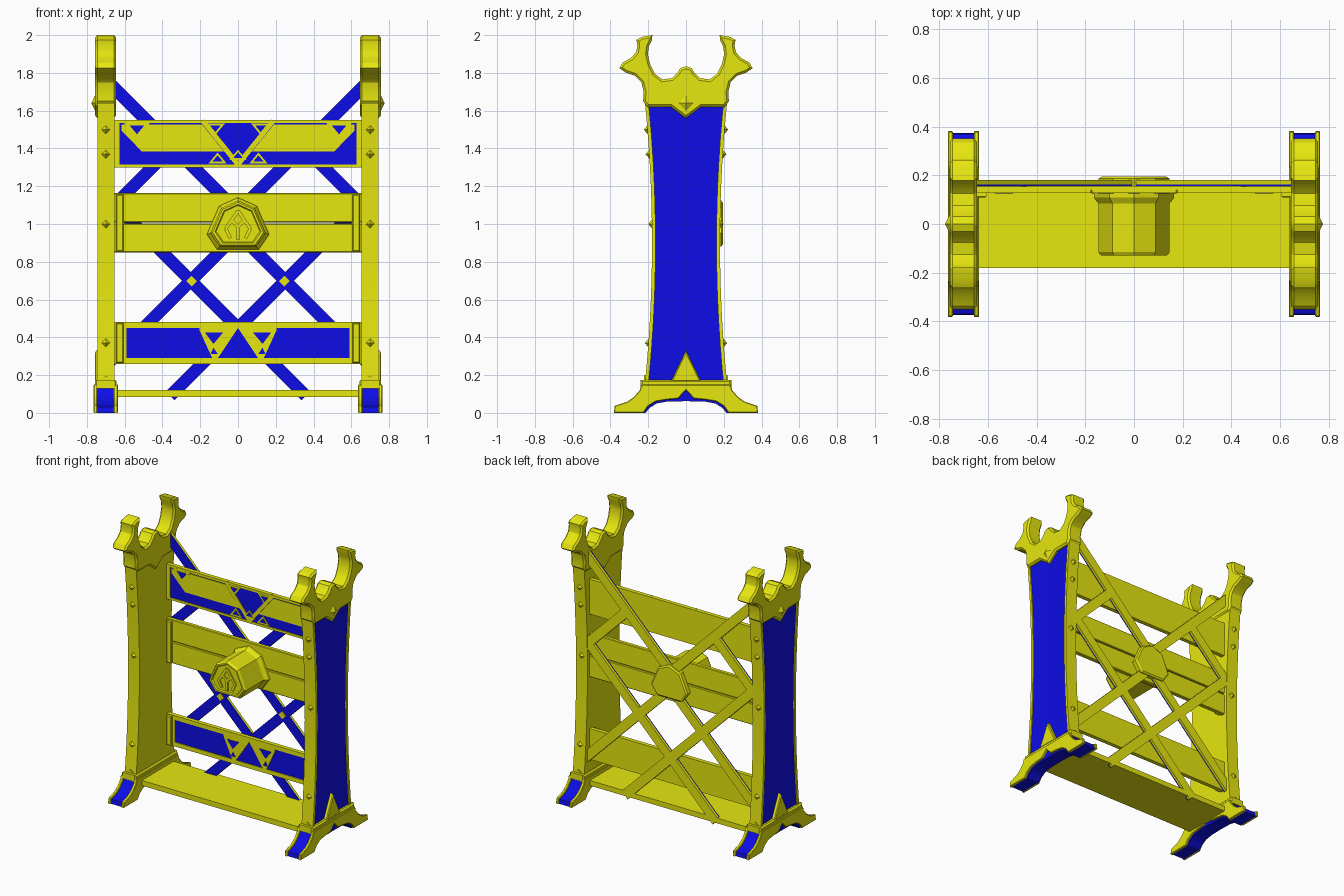
import bpy, bmesh
from mathutils import Vector

if "Cube" in bpy.data.objects:
    bpy.data.objects.remove(bpy.data.objects["Cube"])


def material(name, rgb):
    m = bpy.data.materials.new(name)
    m.diffuse_color = (*rgb, 1)
    m.use_nodes = True
    m.node_tree.nodes["Principled BSDF"].inputs["Base Color"].default_value = m.diffuse_color
    return m


YEL = material("yellow", (0.8, 0.8, 0.005))
BLU = material("blue", (0.004, 0.004, 0.8))


def finish(bm, name, mat):
    bmesh.ops.recalc_face_normals(bm, faces=bm.faces[:])
    me = bpy.data.meshes.new(name)
    bm.to_mesh(me)
    bm.free()
    me.materials.append(mat)
    ob = bpy.data.objects.new(name, me)
    bpy.context.collection.objects.link(ob)
    return ob


def loft(name, rings, mat, bevel=0.0):
    """Skin matching rings of 3D points and cap both ends."""
    bm = bmesh.new()
    vs = [[bm.verts.new(p) for p in r] for r in rings]
    n = len(vs[0])
    for a, b in zip(vs, vs[1:]):
        for i in range(n):
            j = (i + 1) % n
            bm.faces.new((a[i], a[j], b[j], b[i]))
    caps = [bm.faces.new(vs[0]), bm.faces.new(vs[-1])]
    bmesh.ops.recalc_face_normals(bm, faces=bm.faces[:])
    if bevel:
        edges = list({e for f in caps for e in f.edges})
        bmesh.ops.bevel(bm, geom=edges, offset=bevel, segments=1,
                        affect='EDGES', profile=0.5, clamp_overlap=False)
    return finish(bm, name, mat)


def side_prism(name, pts, x0, x1, mat, bevel=0.0):
    """(y, z) profile extruded along x, on both left and right."""
    return [loft(f"{name}_{tag}", [[(s * x, y, z) for y, z in pts] for x in (x0, x1)], mat, bevel)
            for s, tag in ((1, "right"), (-1, "left"))]


def front_prism(name, pts, y0, y1, mat, mirror=False, bevel=0.0):
    """(x, z) profile extruded along y, optionally mirrored."""
    for s in ((1, -1) if mirror else (1,)):
        loft(name, [[(s * x, y, z) for x, z in pts] for y in (y0, y1)], mat, bevel)


def rect(a0, a1, b0, b1):
    return [(a0, b0), (a1, b0), (a1, b1), (a0, b1)]


def sym(half):
    """Mirror a half outline across the first coordinate."""
    return half + [(-a, b) for a, b in reversed(half) if abs(a) > 1e-6]


def bar(name, p, q, width, y0, y1, mat, mirror=True):
    p, q = Vector(p), Vector(q)
    d = (q - p).normalized() * width / 2
    n = Vector((-d.y, d.x))
    front_prism(name, [tuple(v) for v in (p + n, p - n, q - n, q + n)], y0, y1, mat, mirror)


def stud(name, pos, direction, r, h):
    bm = bmesh.new()
    bmesh.ops.create_cone(bm, cap_ends=True, segments=4, radius1=r, radius2=0, depth=2 * h)
    q = Vector((0, 0, 1)).rotation_difference(Vector(direction))
    for v in bm.verts:
        v.co = q @ v.co + Vector(pos) + Vector(direction) * h * 0.6
    finish(bm, name, YEL)


def tri(cx, cz, r, up):
    s = 1 if up else -1
    return [(cx - r, cz - s * 0.5 * r), (cx + r, cz - s * 0.5 * r), (cx, cz + s * 0.7 * r)]


def framed_tri(name, cx, cz, r, up):
    front_prism(name + "_frame", tri(cx, cz, r, up), 0.1275, 0.14, YEL, cx != 0)
    front_prism(name + "_inlay", tri(cx, cz, r * 0.55, up), 0.125, 0.13, BLU, cx != 0)


# Side posts: waisted slabs with raised rims and a creased blue outer panel
def w(z):
    return 0.18 + 0.036 * ((z - 0.9) / 0.73) ** 2


zs = [0.15 + i * 1.5 / 14 for i in range(15)]
side_prism("post", [(w(z), z) for z in zs] + [(-w(z), z) for z in reversed(zs)], 0.655, 0.728, YEL)
for s in (1, -1):
    rim = [(s * w(z), z) for z in zs] + [(s * (w(z) - 0.019), z) for z in reversed(zs)]
    side_prism("post_rim", rim, 0.727, 0.745, YEL)
    half = [(s * (w(z) - 0.018), z) for z in zs] + [(0, z) for z in reversed(zs)]
    for ob in side_prism("post_panel", half, 0.722, 0.737, BLU):
        for v in ob.data.vertices:
            if abs(v.co.y) < 1e-4 and abs(v.co.x) > 0.73:
                v.co.x *= 0.993

# Horned heads that form the cradle
head = sym([(0, 1.56), (0.08, 1.62), (0.205, 1.62), (0.227, 1.65), (0.224, 1.70), (0.236, 1.75),
            (0.27, 1.785), (0.32, 1.802), (0.352, 1.825), (0.335, 1.855), (0.29, 1.88),
            (0.264, 1.91), (0.257, 1.945), (0.262, 1.975), (0.235, 1.99), (0.178, 2.0),
            (0.180, 1.975), (0.197, 1.94), (0.202, 1.90), (0.19, 1.845), (0.165, 1.795),
            (0.125, 1.765), (0.075, 1.772), (0.045, 1.80), (0.03, 1.825), (0, 1.835)])
side_prism("head", head, 0.645, 0.757, YEL, 0.012)

# Arched feet: blue core between yellow flanges, yellow block and spike above
outer = [(0.382, 0), (0.377, 0.038), (0.345, 0.048), (0.31, 0.06), (0.275, 0.085),
         (0.245, 0.12), (0.235, 0.15), (0, 0.15)]
flange = sym([(0, 0.12), (0.042, 0.075), (0.10, 0.07), (0.16, 0.06), (0.20, 0.035), (0.225, 0)] + outer)
side_prism("foot_flange", flange, 0.636, 0.658, YEL, 0.004)
side_prism("foot_flange", flange, 0.744, 0.765, YEL, 0.004)
core = sym([(0, 0.062), (0.10, 0.06), (0.155, 0.05), (0.19, 0.028), (0.215, 0)] +
           [(max(0, y - 0.008), max(0, z - 0.008)) for y, z in outer])
side_prism("foot_core", core, 0.65, 0.75, BLU)
side_prism("foot_block", rect(-0.24, 0.24, 0.13, 0.175), 0.642, 0.758, YEL, 0.01)
side_prism("foot_spike", [(-0.08, 0.165), (0.08, 0.165), (0, 0.33)], 0.72, 0.757, YEL, 0.006)

# Diamond studs and small peaks on the posts
for s in (1, -1):
    stud("head_stud", (s * 0.757, 0, 1.64), (s, 0, 0), 0.05, 0.012)
    for f in (1, -1):
        for z in (0.37, 1.0, 1.37, 1.5):
            stud("post_stud", (s * 0.7, f * w(z), z), (0, f, 0), 0.028, 0.012)
for y in (-0.222, 0.212):
    front_prism("foot_peak", [(0.655, 0.165), (0.745, 0.165), (0.7, 0.197)], y, y + 0.01, YEL, True)

# Base shelf
front_prism("shelf", rect(-0.65, 0.65, 0.085, 0.122), -0.18, 0.18, YEL)

# Cross braces: yellow behind, blue in front
for p, q in (((0, 1.065), (0.69, 1.755)), ((0, 0.95), (0.69, 0.26)),
             ((-0.36, 0.09), (0.69, 1.14)), ((0.69, 1.065), (0.345, 1.41))):
    bar("brace", p, q, 0.066, 0.163, 0.18, YEL)
    bar("brace_front", p, q, 0.066, 0.155, 0.163, BLU)
front_prism("brace_diamond", [(0.217, 0.698), (0.245, 0.67), (0.273, 0.698), (0.245, 0.726)],
            0.148, 0.16, YEL, True)


# Framed beams with blue inlay
def framed_beam(name, z0, z1, t, side):
    front_prism(name, rect(-0.66, 0.66, z0, z1), 0.139, 0.157, YEL)
    front_prism(name + "_inlay", rect(-0.64, 0.64, z0 + 0.01, z1 - 0.01), 0.134, 0.14, BLU)
    front_prism(name + "_bottom_rim", rect(-0.66, 0.66, z0, z0 + t), 0.128, 0.14, YEL)
    front_prism(name + "_top_rim", rect(-0.66, 0.66, z1 - t, z1), 0.128, 0.14, YEL)
    front_prism(name + "_end_rim", rect(side, 0.66, z0, z1), 0.128, 0.14, YEL, True)


framed_beam("top_beam", 1.30, 1.55, 0.016, 0.628)
bar("top_beam_vee", (0, 1.315), (0.185, 1.545), 0.026, 0.128, 0.14, YEL)
front_prism("top_beam_plate", [(0.19, 1.527), (0.075, 1.385), (0.51, 1.385), (0.618, 1.495),
                               (0.618, 1.527)], 0.1295, 0.14, YEL, True)
for cx, cz, r, up in ((0.12, 1.507, 0.052, False), (0.535, 1.502, 0.07, False),
                      (0, 1.362, 0.045, True), (0.108, 1.345, 0.048, True)):
    framed_tri("top_beam_triangle", cx, cz, r, up)

framed_beam("bottom_beam", 0.26, 0.48, 0.03, 0.59)
front_prism("bottom_beam_web", [(0, 0.46), (0.20, 0.46), (0.205, 0.44), (0.132, 0.28), (0.113, 0.28),
                                (0, 0.45)], 0.128, 0.14, YEL, True)
front_prism("bottom_beam_web_inlay", [(0.08, 0.425), (0.175, 0.425), (0.13, 0.365)],
            0.125, 0.13, BLU, True)
front_prism("bottom_beam_web_notch", [(0.108, 0.312), (0.13, 0.345), (0.145, 0.312)],
            0.125, 0.13, BLU, True)

# Middle beam: two planks
front_prism("middle_plank_upper", rect(-0.66, 0.66, 1.009, 1.163), 0.127, 0.157, YEL, bevel=0.004)
front_prism("middle_plank_lower", rect(-0.66, 0.66, 0.85, 1.002), 0.127, 0.157, YEL, bevel=0.004)

# End clamps on middle and bottom beams
for z0, z1 in ((0.855, 1.155), (0.265, 0.475)):
    front_prism("beam_clamp", rect(0.607, 0.645, z0, z1), 0.108, 0.14, YEL, True, 0.005)

# Central boss and rear badge
shield = sym([(0, 1.14), (0.10, 1.095), (0.165, 0.945), (0.11, 0.865)])


def ring(k, y):
    return [(x * k, y, 1.0 + (z - 1.0) * k) for x, z in shield]


loft("boss", [ring(k, y) for k, y in ((1, 0.135), (1, 0.108), (0.89, 0.085), (0.89, -0.115),
                                      (0.82, -0.13), (0.74, -0.13), (0.70, -0.121))], YEL)
loft("rear_badge", [ring(k, y) for k, y in ((0.88, 0.155), (0.88, 0.187), (0.8, 0.195))], YEL)

# Plain raised ornament on the boss face
bar("boss_rib", (0, 0.915), (0, 1.0), 0.018, -0.13, -0.115, YEL, False)
for p, q in (((0, 1.07), (0.065, 0.975)), ((0.065, 0.975), (0.04, 0.925)), ((0, 0.985), (0.03, 1.015))):
    bar("boss_rib", p, q, 0.018, -0.13, -0.115, YEL)

# Smooth shading with sharp edges kept
for ob in bpy.data.objects:
    ob.select_set(True)
    bpy.context.view_layer.objects.active = ob
bpy.ops.object.shade_smooth_by_angle(angle=0.5)
